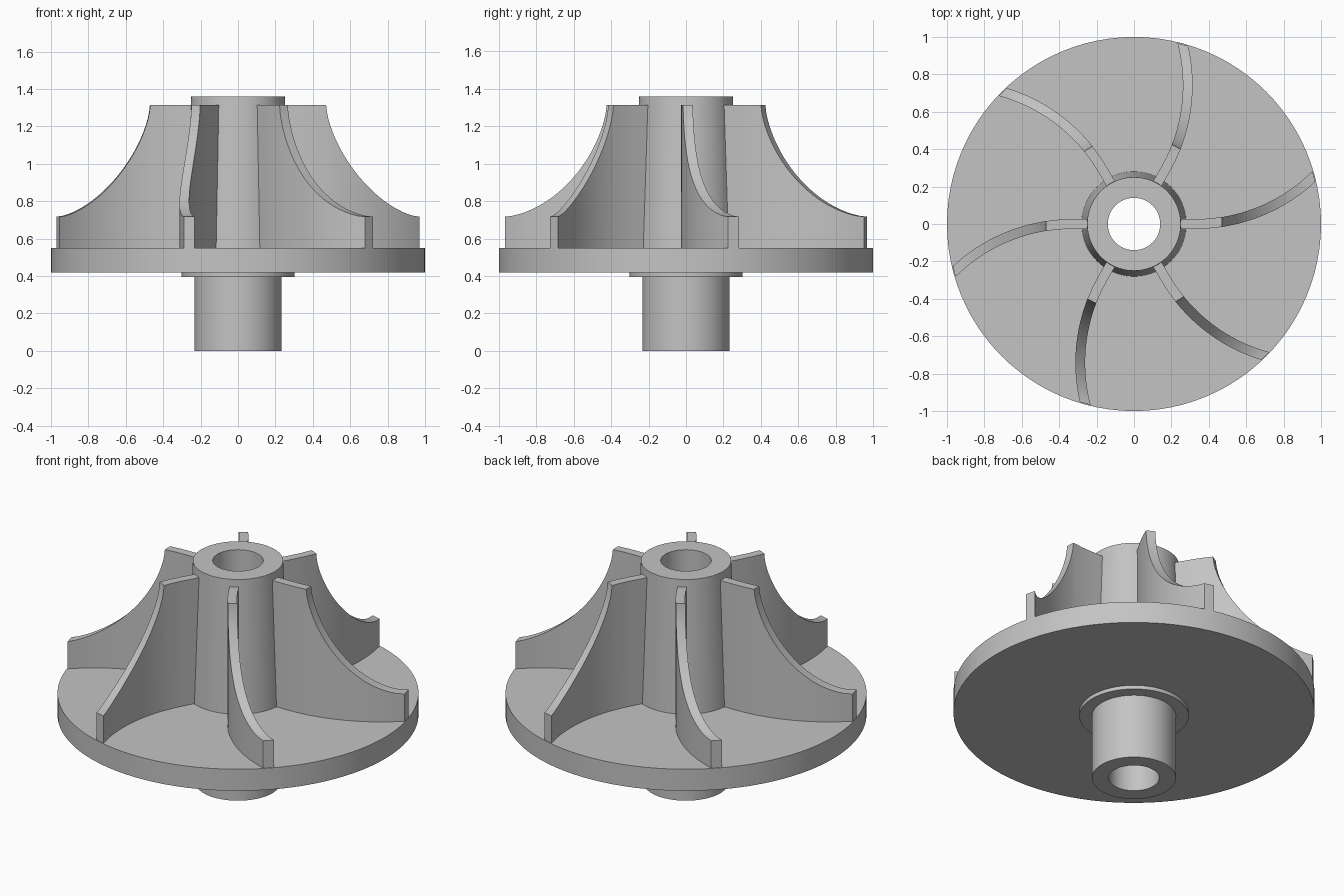
import bpy, bmesh, math
from mathutils import Vector, Matrix

cube = bpy.data.objects.get("Cube")
if cube:
    bpy.data.objects.remove(cube, do_unlink=True)

# Single grey metal
metal = bpy.data.materials.new("grey_metal")
metal.use_nodes = True
GREY = (0.55, 0.55, 0.55, 1)
metal.diffuse_color = GREY
metal.node_tree.nodes["Principled BSDF"].inputs["Base Color"].default_value = GREY


def finish(bm, name, angle):
    bmesh.ops.recalc_face_normals(bm, faces=bm.faces[:])
    mesh = bpy.data.meshes.new(name)
    bm.to_mesh(mesh)
    bm.free()
    mesh.materials.append(metal)
    obj = bpy.data.objects.new(name, mesh)
    bpy.context.collection.objects.link(obj)
    bpy.ops.object.select_all(action='DESELECT')
    obj.select_set(True)
    bpy.context.view_layer.objects.active = obj
    bpy.ops.object.shade_smooth_by_angle(angle=math.radians(angle))
    return obj


def lathe(name, profile, steps=96):
    """Revolve a closed (radius, z) outline about the z axis."""
    bm = bmesh.new()
    verts = [bm.verts.new((r, 0, z)) for r, z in profile]
    edges = [bm.edges.new((v, verts[i - 1])) for i, v in enumerate(verts)]
    bmesh.ops.spin(bm, geom=verts + edges, cent=(0, 0, 0), axis=(0, 0, 1),
                   angle=math.tau, steps=steps, use_duplicate=False)
    bmesh.ops.remove_doubles(bm, verts=bm.verts[:], dist=1e-5)
    return finish(bm, name, 30)


# Shaft, collar, disc and tapered hub turned as one bored body
BORE, SHAFT, COLLAR, DISC = 0.14, 0.233, 0.303, 1.0
DISC_BOTTOM, DISC_TOP, HUB_TOP = 0.418, 0.55, 1.36
lathe("hub_and_disc", [
    (BORE, 0), (SHAFT, 0), (SHAFT, 0.395), (COLLAR, 0.395),
    (COLLAR, DISC_BOTTOM), (DISC, DISC_BOTTOM), (DISC, DISC_TOP),
    (0.28, DISC_TOP), (0.25, HUB_TOP), (BORE, HUB_TOP)])

# Blade plan: straight root, then an arc about (ARC_X, ARC_R) up to the rim
ARC_X, ARC_R, HALF, TIP_R = 0.33, 0.913, 0.026, 0.995
ROOT_X, SHOULDER_X = 0.2, 0.47
BLADE_TOP, TIP_TOP, CURVE = 1.315, 0.717, 1.57


def end_angle(radius):
    """Arc angle at which a side of the blade meets the tip circle."""
    d = math.hypot(ARC_X, ARC_R)
    k = (TIP_R ** 2 - d ** 2 - radius ** 2) / (2 * radius * d)
    return math.atan2(ARC_R, ARC_X) + math.asin(k)


END = end_angle(ARC_R)
END_X = ARC_X + ARC_R * math.sin(END)


def plan_point(x, offset):
    if x <= ARC_X:
        return x, -offset
    radius = ARC_R + offset
    a = math.asin((x - ARC_X) / ARC_R) / END * end_angle(radius)
    return ARC_X + radius * math.sin(a), ARC_R - radius * math.cos(a)


def blade_height(x):
    u = max(0, (x - SHOULDER_X) / (END_X - SHOULDER_X))
    v = 1 - (1 - max(0, 1 - u) ** CURVE) ** (1 / CURVE)
    return TIP_TOP + (BLADE_TOP - TIP_TOP) * v


def make_blade(name, turn):
    bm = bmesh.new()
    n = 24
    stations = [ROOT_X, ARC_X, 0.4]
    stations += [SHOULDER_X + (END_X - SHOULDER_X) * (i / n) ** 1.5 for i in range(n + 1)]
    rings = []
    for x in stations:
        a, b = plan_point(x, HALF), plan_point(x, -HALF)
        top = blade_height(x)
        rings.append([bm.verts.new((*p, z)) for p, z in
                      ((a, DISC_TOP), (b, DISC_TOP), (b, top), (a, top))])
    for r, s in zip(rings, rings[1:]):
        for i in range(4):
            bm.faces.new((r[i - 1], r[i], s[i], s[i - 1]))
    bm.faces.new(rings[0])
    bm.faces.new(rings[-1])
    bmesh.ops.rotate(bm, verts=bm.verts[:], cent=Vector(),
                     matrix=Matrix.Rotation(turn, 3, 'Z'))
    return finish(bm, name, 30)


# Six blades evenly spaced around the hub
for i in range(6):
    make_blade(f"blade_{i + 1}", i * math.tau / 6)
